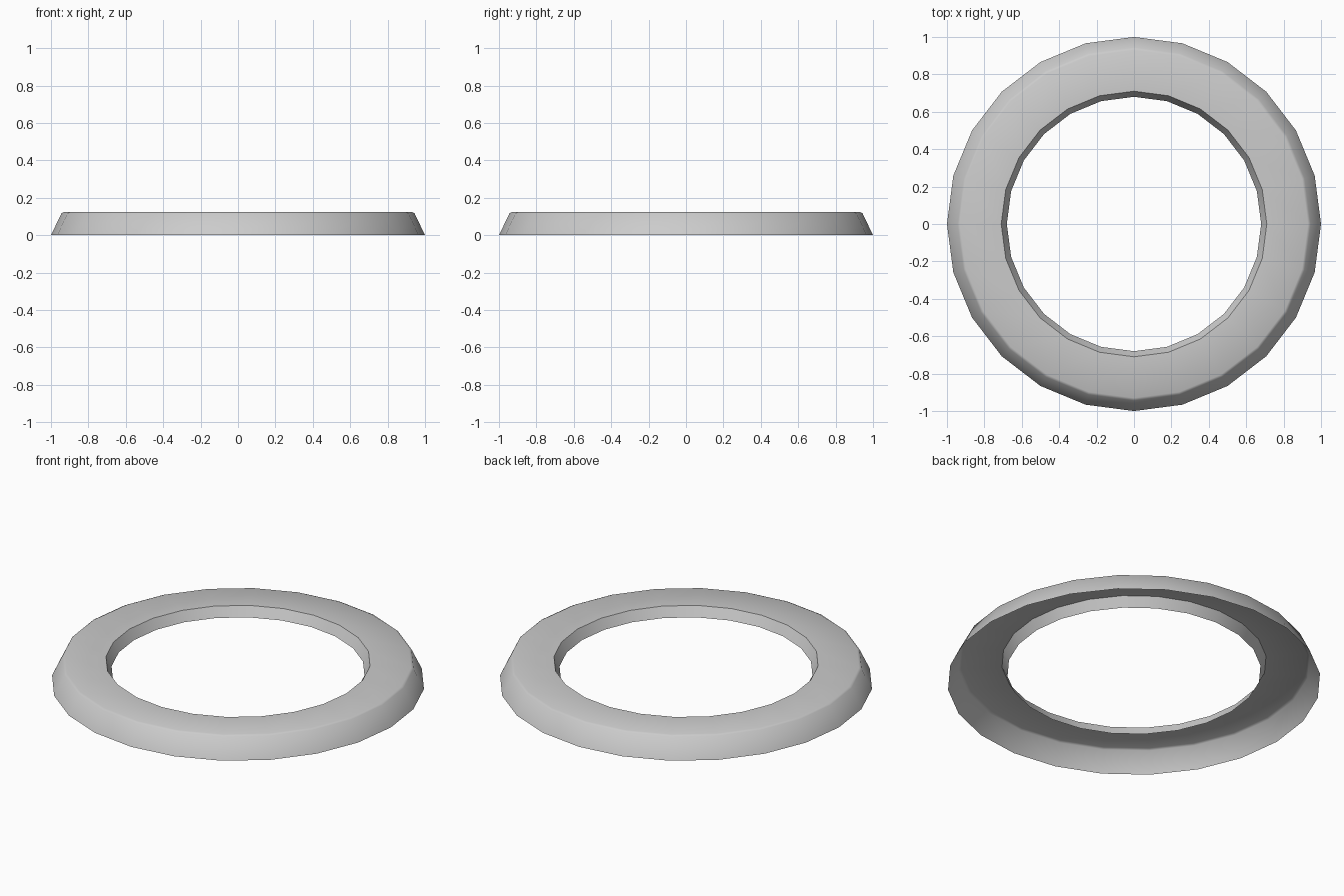
import bpy, math

if "Cube" in bpy.data.objects:
    bpy.data.objects.remove(bpy.data.objects["Cube"])

SIDES = 24

# Ring section (radius, height): outer foot, softened top edge, inner lip; open underneath
PROFILE = [(1.0, 0.0), (0.944, 0.117), (0.93, 0.124), (0.71, 0.124), (0.68, 0.067)]


def lathe(name, profile, sides):
    n = len(profile)
    verts, faces = [], []
    for i in range(sides):
        a = 2 * math.pi * i / sides
        verts += [(r * math.cos(a), r * math.sin(a), z) for r, z in profile]
        j = (i + 1) % sides
        faces += [(i * n + k, j * n + k, j * n + k + 1, i * n + k + 1) for k in range(n - 1)]
    mesh = bpy.data.meshes.new(name)
    mesh.from_pydata(verts, [], faces)
    obj = bpy.data.objects.new(name, mesh)
    bpy.context.collection.objects.link(obj)
    return obj


# Hollow bevelled trim ring
ring = lathe("trim_ring", PROFILE, SIDES)
bpy.context.view_layer.objects.active = ring
ring.select_set(True)
bpy.ops.object.shade_smooth_by_angle(angle=math.radians(45))
